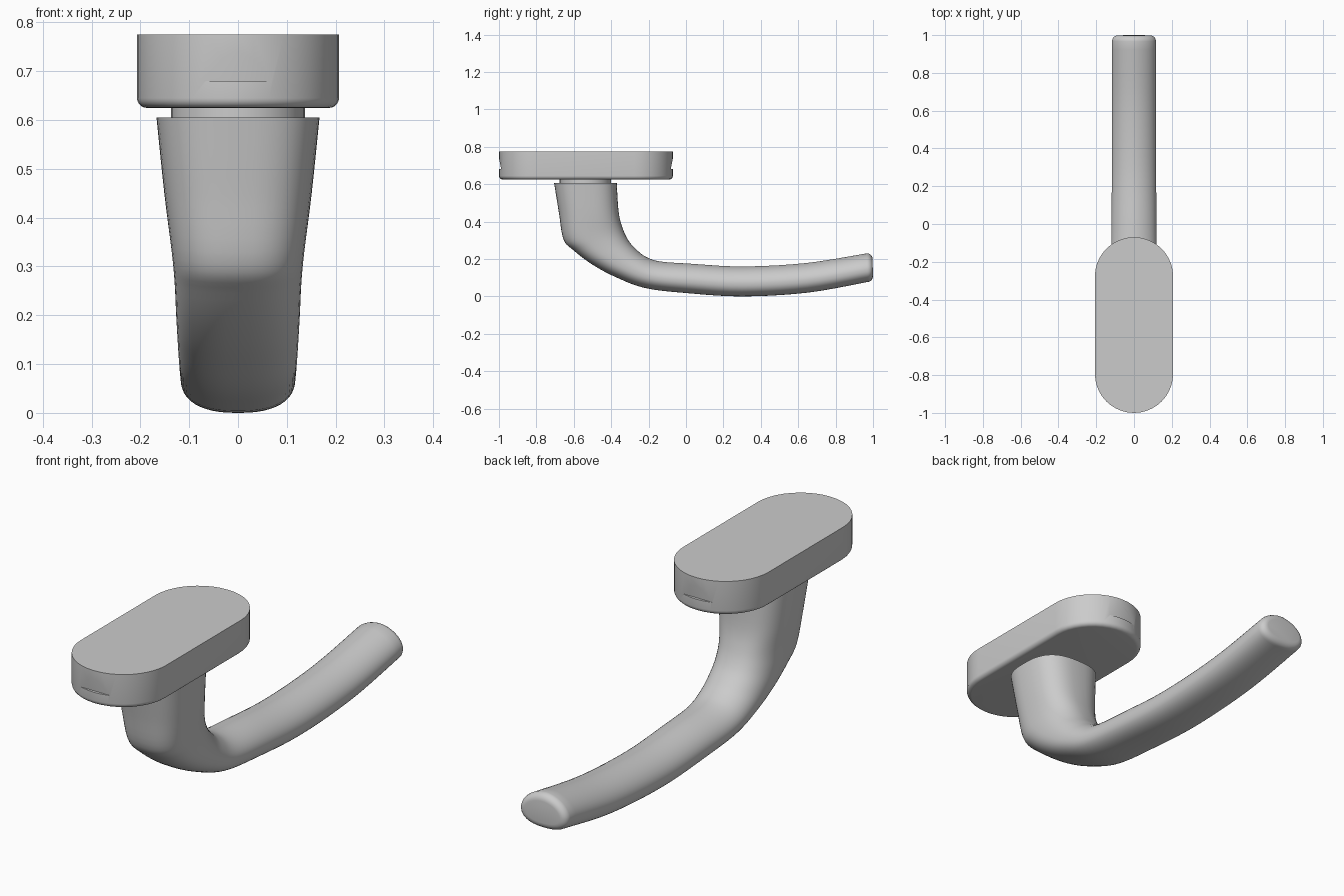
import bpy, math

if "Cube" in bpy.data.objects:
    bpy.data.objects.remove(bpy.data.objects["Cube"])

PLATE_Y = -0.535


def loft(name, rings):
    """Skin a list of equal-length vertex rings and cap both ends."""
    n = len(rings[0])
    verts = [p for r in rings for p in r]
    faces = [(i * n + j, i * n + (j + 1) % n, (i + 1) * n + (j + 1) % n, (i + 1) * n + j)
             for i in range(len(rings) - 1) for j in range(n)]
    faces += [tuple(reversed(range(n))), tuple(range(len(verts) - n, len(verts)))]
    me = bpy.data.meshes.new(name)
    me.from_pydata(verts, [], faces)
    ob = bpy.data.objects.new(name, me)
    bpy.context.collection.objects.link(ob)
    bpy.ops.object.select_all(action='DESELECT')
    ob.select_set(True)
    bpy.context.view_layer.objects.active = ob
    bpy.ops.object.mode_set(mode='EDIT')
    bpy.ops.mesh.select_all(action='SELECT')
    bpy.ops.mesh.normals_make_consistent(inside=False)
    bpy.ops.object.mode_set(mode='OBJECT')
    return ob


def stadium(z, inset, half=0.258, r=0.207, seg=20):
    pts = []
    for side in (1, -1):
        for i in range(seg + 1):
            a = math.pi * i / seg + (0 if side == 1 else math.pi)
            pts.append(((r - inset) * math.cos(a),
                        PLATE_Y + side * half + (r - inset) * math.sin(a), z))
    return pts


# Base plate with a rounded lower rim
rim = [(0.645 - 0.02 * math.sin(a), 0.02 * (1 - math.cos(a)))
       for a in (math.pi / 2 * k / 5 for k in range(6))]
plate = loft("base_plate", [stadium(0.775, 0)] + [stadium(z, i) for z, i in rim])

# Wedge notches in both round ends of the plate
for s in (1, -1):
    prof = [(0.453, 0.68), (0.477, 0.80), (0.57, 0.80), (0.57, 0.68)]
    cutter = loft("notch_cutter", [[(x, PLATE_Y + s * y, z) for y, z in prof]
                                   for x in (-0.15, 0.15)])
    cutter.hide_render = True
    mod = plate.modifiers.new("notch", 'BOOLEAN')
    mod.operation = 'DIFFERENCE'
    mod.solver = 'EXACT'
    mod.object = cutter
    bpy.context.view_layer.objects.active = plate
    bpy.ops.object.modifier_apply(modifier=mod.name)
    bpy.data.objects.remove(cutter)

# Short neck between plate and handle
neck = loft("neck", [[(0.137 * math.cos(a), PLATE_Y - 0.003 + 0.137 * math.sin(a), z)
                      for a in (math.tau * i / 40 for i in range(40))]
                     for z in (0.60, 0.63)])

# Handle stations: outer y, z, inner y, z, half width, blend from post to lever section
STATIONS = [
    (-0.705, 0.605, -0.37, 0.605, 0.167, 0.0),
    (-0.680, 0.450, -0.36, 0.450, 0.151, 0.1),
    (-0.655, 0.305, -0.337, 0.36, 0.136, 0.25),
    (-0.600, 0.245, -0.305, 0.295, 0.130, 0.4),
    (-0.500, 0.170, -0.265, 0.25, 0.127, 0.6),
    (-0.380, 0.105, -0.215, 0.212, 0.124, 0.8),
    (-0.220, 0.045, -0.140, 0.187, 0.121, 1.0),
    (0.000, 0.018, 0.020, 0.175, 0.119, 1.0),
    (0.300, 0.000, 0.300, 0.160, 0.117, 1.0),
    (0.650, 0.020, 0.640, 0.178, 0.116, 1.0),
    (0.970, 0.077, 0.967, 0.230, 0.116, 1.0),
]


def catmull(i, t):
    p = [STATIONS[max(0, min(len(STATIONS) - 1, i + k))] for k in (-1, 0, 1, 2)]
    return [0.5 * (2 * b + (c - a) * t + (2 * a - 5 * b + 4 * c - d) * t * t
                   + (3 * b - a - 3 * c + d) * t ** 3) for a, b, c, d in zip(*p)]


def section(st, inset=0.0, push=0.0, n=48):
    oy, oz, iy, iz, w, b = st
    mid = -0.12 * b                        # widest level moves towards the underside
    low, up = 2.7 - 0.3 * b, 2.7 - 0.85 * b
    depth = math.hypot(iy - oy, iz - oz) / 2
    sx, sv = (w - inset) / w, (depth - inset) / depth
    ring = []
    for k in range(n):
        c, s = math.cos(math.tau * k / n), math.sin(math.tau * k / n)
        e = 2 / (up if s > 0 else low)
        u = math.copysign(abs(c) ** e, c) * w * sx
        v = mid + (math.copysign(abs(s) ** e, s) * ((1 - mid) if s > 0 else (1 + mid)))
        f = (v * sv + 1) / 2
        ring.append((u, oy + (iy - oy) * f + push, oz + (iz - oz) * f))
    return ring


# Swept handle with a rounded tip
rings = [section(catmull(i, t / 5)) for i in range(len(STATIONS) - 1) for t in range(5)]
for k in range(6):
    a = math.pi / 2 * k / 5
    rings.append(section(STATIONS[-1], 0.03 * (1 - math.cos(a)), 0.03 * math.sin(a)))
handle = loft("handle", rings)

# Smooth shading with crisp edges
for ob in (plate, neck, handle):
    bpy.ops.object.select_all(action='DESELECT')
    ob.select_set(True)
    bpy.context.view_layer.objects.active = ob
    bpy.ops.object.shade_smooth_by_angle(angle=math.radians(30))
